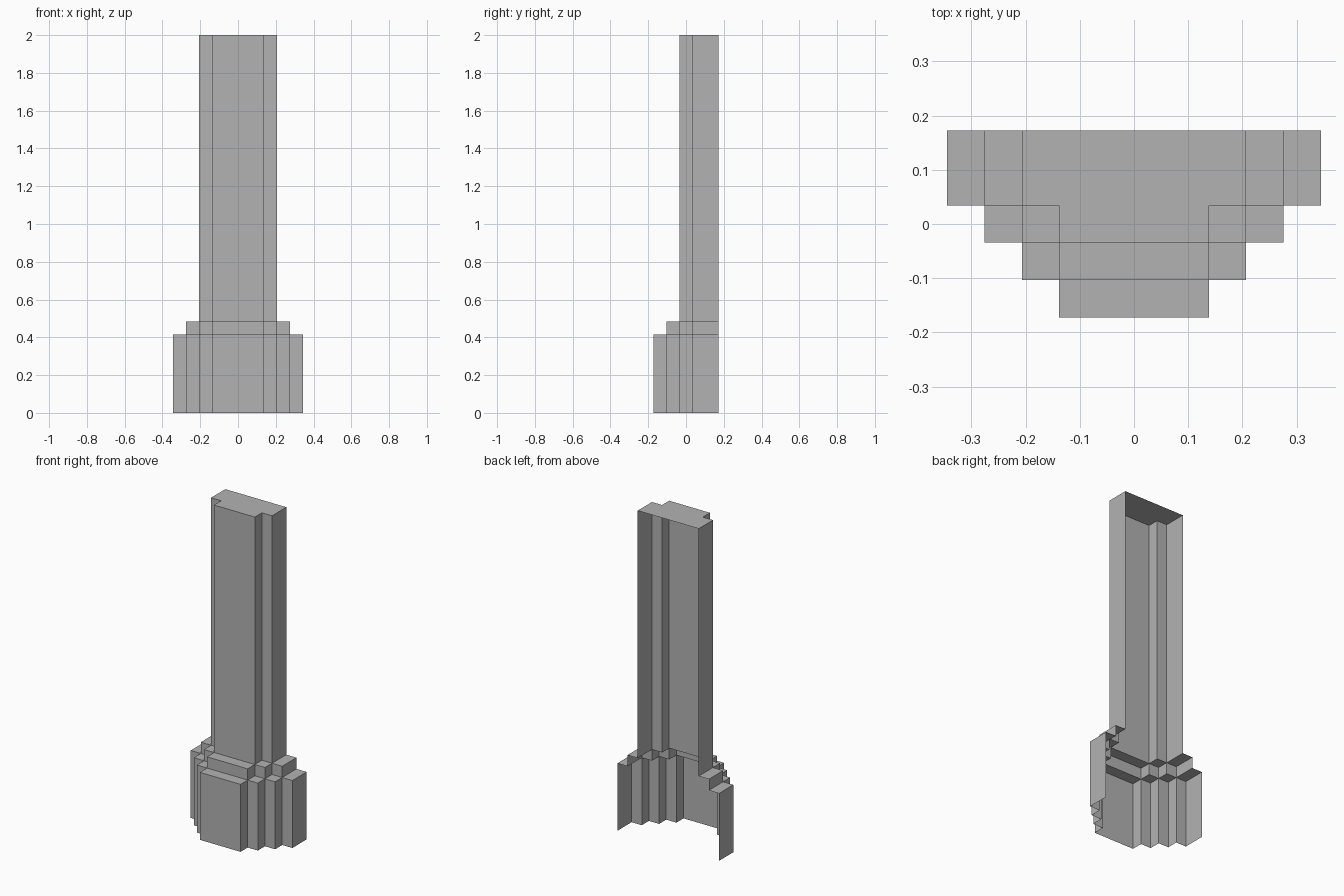
import bpy, bmesh

if "Cube" in bpy.data.objects:
    bpy.data.objects.remove(bpy.data.objects["Cube"])

U = 2 / 29            # step module of the whole design
BACK = 2.5 * U        # open back plane

stone = bpy.data.materials.new("grey stone")
stone.diffuse_color = (0.45, 0.45, 0.45, 1)
stone.use_nodes = True
stone.node_tree.nodes["Principled BSDF"].inputs["Base Color"].default_value = stone.diffuse_color


def outline(steps):
    """Stepped half-column plan, from right back around the front to left back."""
    right = [((steps + 1) * U, BACK)]
    for i in range(steps):
        w, y = (steps + 1 - i) * U, (0.5 - i) * U
        right.append((w, y))
        if i < steps - 1:
            right.append((w - U, y))
    return right + [(-x, y) for x, y in reversed(right)]


def tier(name, steps, z0, z1, solid_top):
    """Open-backed stepped shell; its top is a solid cap or a ring of ledges."""
    bm = bmesh.new()

    def face(pts):
        bm.faces.new([bm.verts.new(p) for p in pts])

    # walls
    pts = outline(steps)
    for (ax, ay), (bx, by) in zip(pts, pts[1:]):
        face([(bx, by, z0), (ax, ay, z0), (ax, ay, z1), (bx, by, z1)])

    # top
    if solid_top:
        face([(x, y, z1) for x, y in reversed(pts)])
    else:
        rects = []
        for i in range(steps - 1):
            w = (steps + 1 - i) * U
            lo, hi = (0.5 - i) * U, BACK if i == 0 else (1.5 - i) * U
            rects += [(w - U, w, lo, hi), (-w, U - w, lo, hi)]
        rects.append((-2 * U, 2 * U, (1.5 - steps) * U, (2.5 - steps) * U))
        for xa, xb, ya, yb in rects:
            face([(xa, ya, z1), (xb, ya, z1), (xb, yb, z1), (xa, yb, z1)])

    bmesh.ops.remove_doubles(bm, verts=bm.verts, dist=1e-5)
    mesh = bpy.data.meshes.new(name)
    bm.to_mesh(mesh)
    bm.free()
    mesh.materials.append(stone)
    bpy.context.collection.objects.link(bpy.data.objects.new(name, mesh))


tier("plinth", 4, 0, 6 * U, False)
tier("collar", 3, 6 * U, 7 * U, False)
tier("shaft", 2, 7 * U, 29 * U, True)
